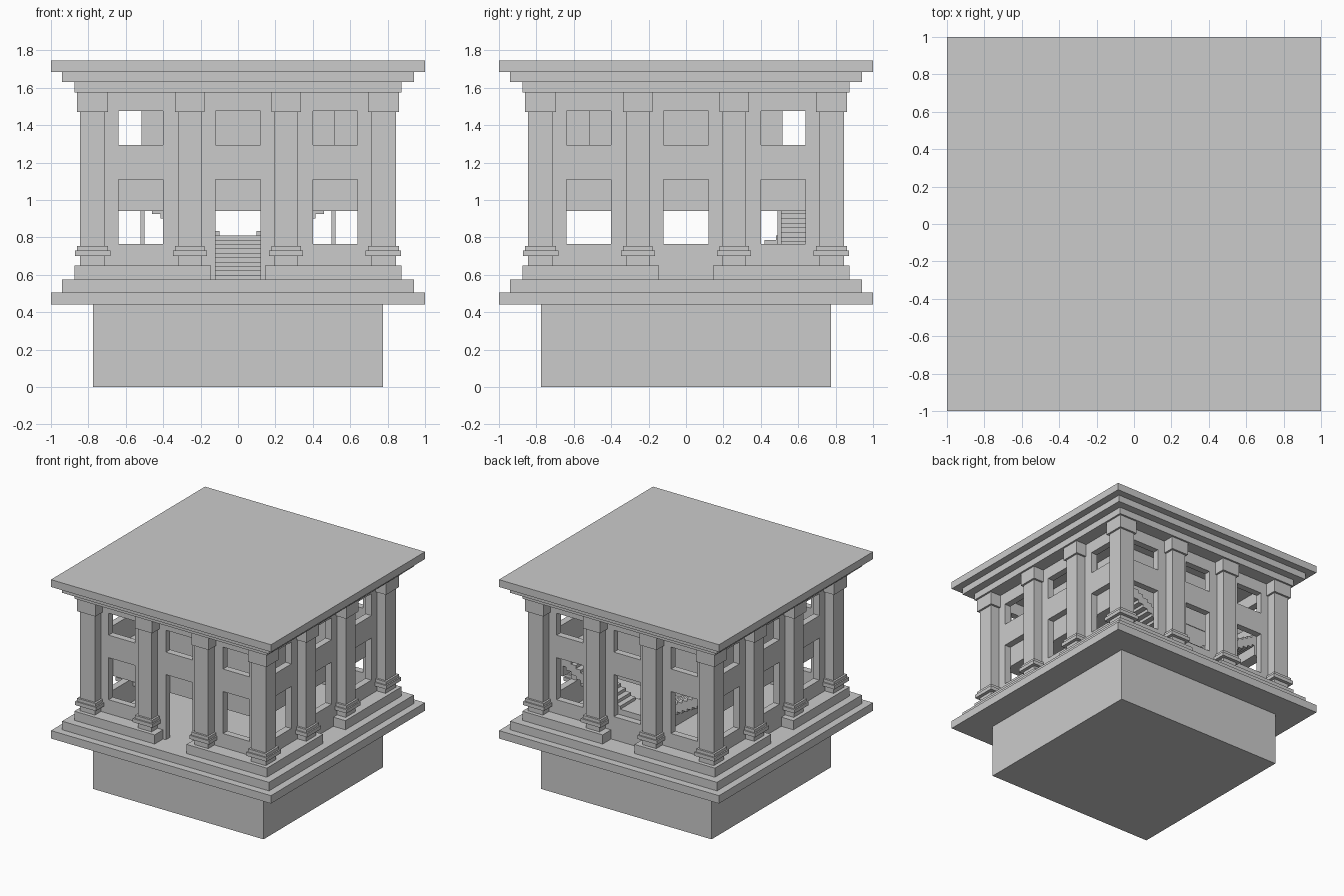
import bpy
import bmesh
from mathutils import Matrix, Vector

if "Cube" in bpy.data.objects:
    bpy.data.objects.remove(bpy.data.objects["Cube"])

stone = bpy.data.materials.new("grey_stone")
stone.use_nodes = True
GREY = (0.6, 0.6, 0.6, 1)
stone.diffuse_color = GREY
stone.node_tree.nodes["Principled BSDF"].inputs["Base Color"].default_value = GREY


def boxes(name, spans):
    """One object made of boxes, each given as (x0, x1, y0, y1, z0, z1)."""
    bm = bmesh.new()
    for x0, x1, y0, y1, z0, z1 in spans:
        centre = Vector(((x0 + x1) / 2, (y0 + y1) / 2, (z0 + z1) / 2))
        size = Matrix.Diagonal((x1 - x0, y1 - y0, z1 - z0, 1))
        bmesh.ops.create_cube(bm, size=1, matrix=Matrix.Translation(centre) @ size)
    mesh = bpy.data.meshes.new(name)
    bm.to_mesh(mesh)
    bm.free()
    mesh.materials.append(stone)
    obj = bpy.data.objects.new(name, mesh)
    bpy.context.collection.objects.link(obj)
    return obj


def slab(name, half, z0, z1):
    return boxes(name, [(-half, half, -half, half, z0, z1)])


OUTER, INNER = 0.765, 0.71
FLOOR, TOP = 0.575, 1.575
UPPER = 1.11

# Foundation and stepped base
slab("foundation", 0.775, 0, 0.44)
slab("base_lower_step", 1.0, 0.44, 0.505)
slab("base_upper_step", 0.94, 0.505, FLOOR)

# Stepped cornice and flat roof
slab("cornice_lower", 0.875, TOP, 1.63)
slab("cornice_middle", 0.94, 1.63, 1.685)
slab("roof", 1.0, 1.685, 1.745)

# Outer walls, hollowed, with window openings on all sides and a front door
walls = slab("walls", OUTER, FLOOR, TOP)
cuts = [(-INNER, INNER, -INNER, INNER, FLOOR - 0.1, TOP + 0.1),
        (-0.12, 0.12, -1, 0, FLOOR - 0.1, UPPER)]
for z0, z1 in ((0.765, UPPER), (1.295, 1.475)):
    for c in (-0.52, 0, 0.52):
        cuts.append((c - 0.12, c + 0.12, -1, 1, z0, z1))
        cuts.append((-1, 1, c - 0.12, c + 0.12, z0, z1))
bpy.context.view_layer.objects.active = walls
for cut in cuts:
    cutter = boxes("opening_cutter", [cut])
    cutter.hide_render = True
    mod = walls.modifiers.new("opening", "BOOLEAN")
    mod.operation = "DIFFERENCE"
    mod.solver = "EXACT"
    mod.object = cutter
    bpy.ops.object.modifier_apply(modifier=mod.name)
    bpy.data.objects.remove(cutter)

# Plinths wrap each corner and leave a gap in the middle of every side
for sx, sy, name in ((-1, -1, "front_right"), (1, -1, "front_left"),
                     (-1, 1, "back_right"), (1, 1, "back_left")):
    a, b, gap = 0.875, OUTER - 0.01, 0.145
    xs, ys = sorted((sx * gap, sx * a)), sorted((sy * b, sy * a))
    xt, yt = sorted((sx * b, sx * a)), sorted((sy * gap, sy * b))
    boxes(name + "_plinth", [(*xs, *ys, FLOOR, 0.65), (*xt, *yt, FLOOR, 0.65)])


# Square columns with two base rings and a capital
def column(name, x, y, half_x, half_y):
    parts = []
    for grow, z0, z1 in ((0, 0.65, TOP), (0.027, 0.70, 0.73),
                         (0.016, 0.73, 0.755), (0.016, 1.47, TOP)):
        hx, hy = half_x + grow, half_y + grow
        parts.append((x - hx, x + hx, y - hy, y + hy, z0, z1))
    boxes(name, parts)


for sx in (-1, 1):
    for sy in (-1, 1):
        column("corner_column", sx * 0.777, sy * 0.777, 0.067, 0.067)
        column("side_column", sx * 0.777, sy * 0.257, 0.067, 0.063)
        column("end_column", sx * 0.257, sy * 0.777, 0.063, 0.067)

# Upper floor, left open over the stairs at the back
boxes("upper_floor", [(-INNER, INNER, -INNER, 0.51, 0.94, UPPER),
                      (-INNER, -0.62, 0.51, INNER, 0.94, UPPER),
                      (0.62, INNER, 0.51, INNER, 0.94, UPPER)])

# Central flight up to a landing, then a flight to each side
RISE = 0.0235
boxes("central_stairs", [(-0.12, 0.12, -0.06 + 0.06 * i, 0.48 if i < 9 else INNER,
                          FLOOR + RISE * i, FLOOR + RISE * (i + 1)) for i in range(10)])
boxes("landing", [(-0.12, 0.12, 0.48, INNER, 0.75, 0.81)])
for side in (-1, 1):
    steps = []
    for i in range(12):
        x0, x1 = sorted((side * (0.1 + 0.045 * i), side * (0.145 + 0.045 * i)))
        top = 0.81 + 0.025 * (i + 1)
        steps.append((x0, x1, 0.51, INNER, top - 0.085, top))
    boxes("side_stairs", steps)
    # Slender posts beside the stairs
    boxes("stair_post", [(side * 0.51 - 0.011, side * 0.51 + 0.011, 0.49, 0.51, FLOOR, 0.94)])

# Walls of the upper central room and two corridor dividers
R, T = 0.515, 0.025
boxes("upper_room_walls", [(-R, -R + T, -R, R, UPPER, TOP), (R - T, R, -R, R, UPPER, TOP),
                           (-R, R, -R, -R + T, UPPER, TOP), (-R, R, R - T, R, UPPER, TOP)])
boxes("corridor_dividers", [(0.15, 0.15 + T, -INNER, -R, UPPER, TOP),
                            (R, INNER, 0.15, 0.15 + T, UPPER, TOP)])
